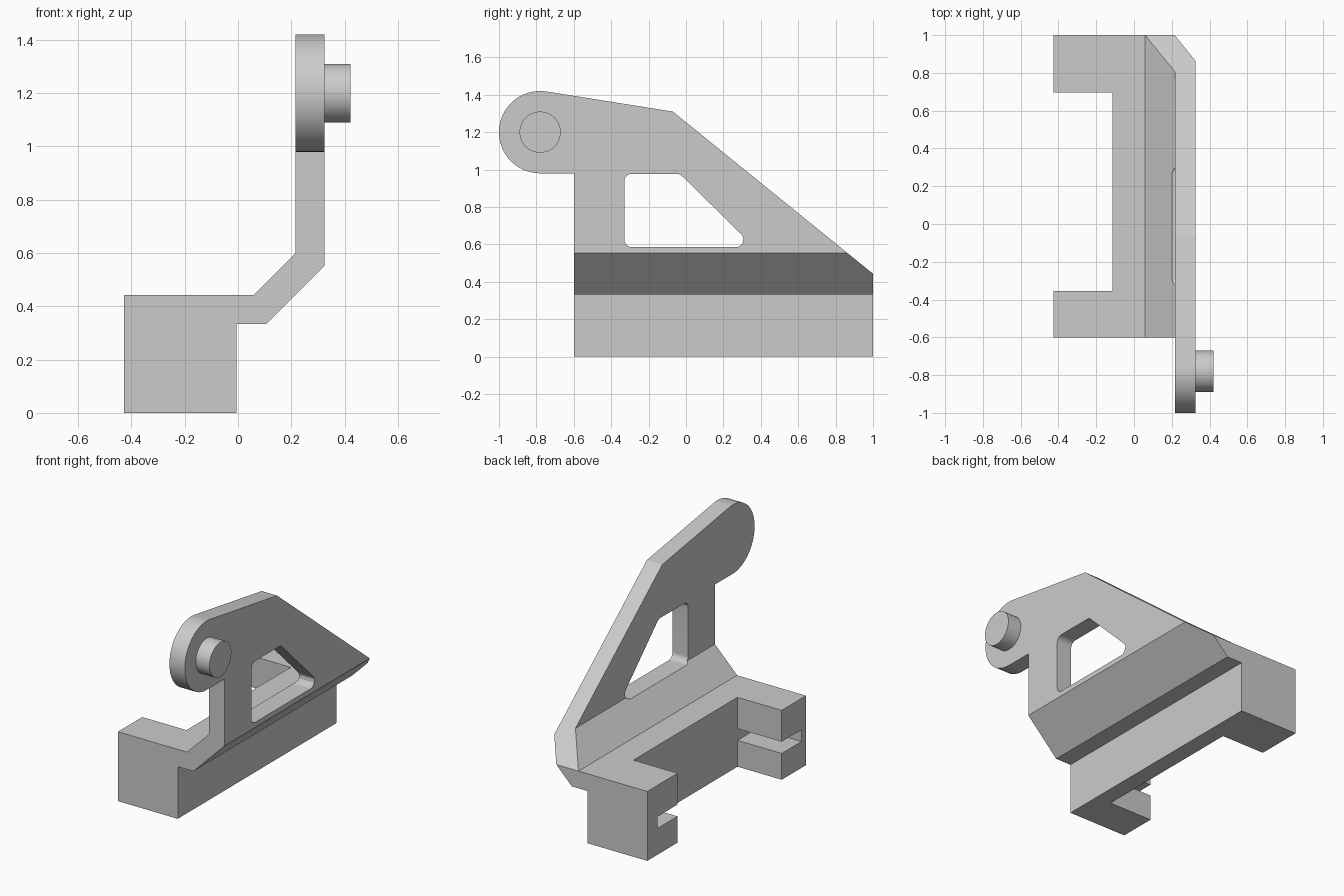
import bpy, bmesh, math
from mathutils import Vector

if "Cube" in bpy.data.objects:
    bpy.data.objects.remove(bpy.data.objects["Cube"], do_unlink=True)

grey = bpy.data.materials.new("plain grey")
grey.use_nodes = True
colour = (0.6, 0.6, 0.6, 1)
grey.diffuse_color = colour
for node in grey.node_tree.nodes:
    if node.type == 'BSDF_PRINCIPLED':
        node.inputs["Base Color"].default_value = colour


def prism(name, axis, points, start, end):
    """Extrude a 2D outline along X (outline in y, z) or Y (outline in x, z)."""
    bm = bmesh.new()
    place = (lambda p, t: (t, p[0], p[1])) if axis == 'X' else (lambda p, t: (p[0], t, p[1]))
    near = [bm.verts.new(place(p, start)) for p in points]
    far = [bm.verts.new(place(p, end)) for p in points]
    bm.faces.new(near)
    bm.faces.new(far[::-1])
    for i in range(len(points)):
        j = (i + 1) % len(points)
        bm.faces.new((near[j], near[i], far[i], far[j]))
    bmesh.ops.recalc_face_normals(bm, faces=bm.faces)
    mesh = bpy.data.meshes.new(name)
    bm.to_mesh(mesh)
    bm.free()
    mesh.materials.append(grey)
    obj = bpy.data.objects.new(name, mesh)
    bpy.context.collection.objects.link(obj)
    return obj


def box(name, x0, x1, y0, y1, z0, z1):
    return prism(name, 'X', [(y0, z0), (y1, z0), (y1, z1), (y0, z1)], x0, x1)


def activate(obj):
    bpy.ops.object.select_all(action='DESELECT')
    obj.select_set(True)
    bpy.context.view_layer.objects.active = obj


def combine(target, tool, operation):
    activate(target)
    mod = target.modifiers.new("cut", 'BOOLEAN')
    mod.operation = operation
    mod.solver = 'EXACT'
    mod.object = tool
    bpy.ops.object.modifier_apply(modifier=mod.name)
    bpy.data.objects.remove(tool, do_unlink=True)


def arc(cy, cz, r, a0, a1, n):
    angles = [math.radians(a0 + (a1 - a0) * i / n) for i in range(n + 1)]
    return [(cy + r * math.cos(a), cz + r * math.sin(a)) for a in angles]


def rounded(corners, r, steps=8):
    result = []
    for i, c in enumerate(corners):
        p = Vector(c)
        u = (Vector(corners[i - 1]) - p).normalized()
        v = (Vector(corners[(i + 1) % len(corners)]) - p).normalized()
        half = math.acos(u.dot(v)) / 2
        centre = p + (u + v).normalized() * (r / math.sin(half))
        tangent = r / math.tan(half)
        d0, d1 = p + u * tangent - centre, p + v * tangent - centre
        for k in range(steps + 1):
            result.append(tuple(centre + d0.lerp(d1, k / steps).normalized() * r))
    return result


# Bent cross-section: base block, sloping web and upright plate
section = [(-0.427, 0), (-0.005, 0), (-0.005, 0.333), (0.106, 0.333), (0.325, 0.553),
           (0.325, 1.6), (0.216, 1.6), (0.216, 0.6), (0.059, 0.443), (-0.427, 0.443)]
body = prism("bracket_body", 'Y', section, -1.2, 1.2)

# Side outline with the round lug at the front
lug_y, lug_z = -0.78, 1.2
outline = [(-0.6, -0.2), (1, -0.2), (1, 0.443), (-0.07, 1.31)]
outline += arc(lug_y, lug_z, 0.22, 81, 270, 48) + [(-0.6, 0.98)]
combine(body, prism("outline_cutter", 'X', outline, -1, 1), 'INTERSECT')

# Window through the upright plate
window = rounded([(-0.33, 0.586), (0.365, 0.586), (-0.033, 0.977), (-0.33, 0.977)], 0.04)
combine(body, prism("window_cutter", 'X', window, 0.12, 0.6), 'DIFFERENCE')

# Gap between the two feet, then the slots in their facing sides
combine(body, box("gap_cutter", -0.7, -0.115, -0.355, 0.695, -0.2, 0.7), 'DIFFERENCE')
combine(body, box("slot_cutter", -0.7, -0.115, -0.555, 0.895, 0.168, 0.243), 'DIFFERENCE')

# Round pin on the lug
pin = prism("pin", 'X', arc(lug_y, lug_z, 0.11, 0, 352.5, 47), 0.3, 0.422)

for obj in (body, pin):
    activate(obj)
    bpy.ops.object.shade_smooth_by_angle(angle=math.radians(20))
